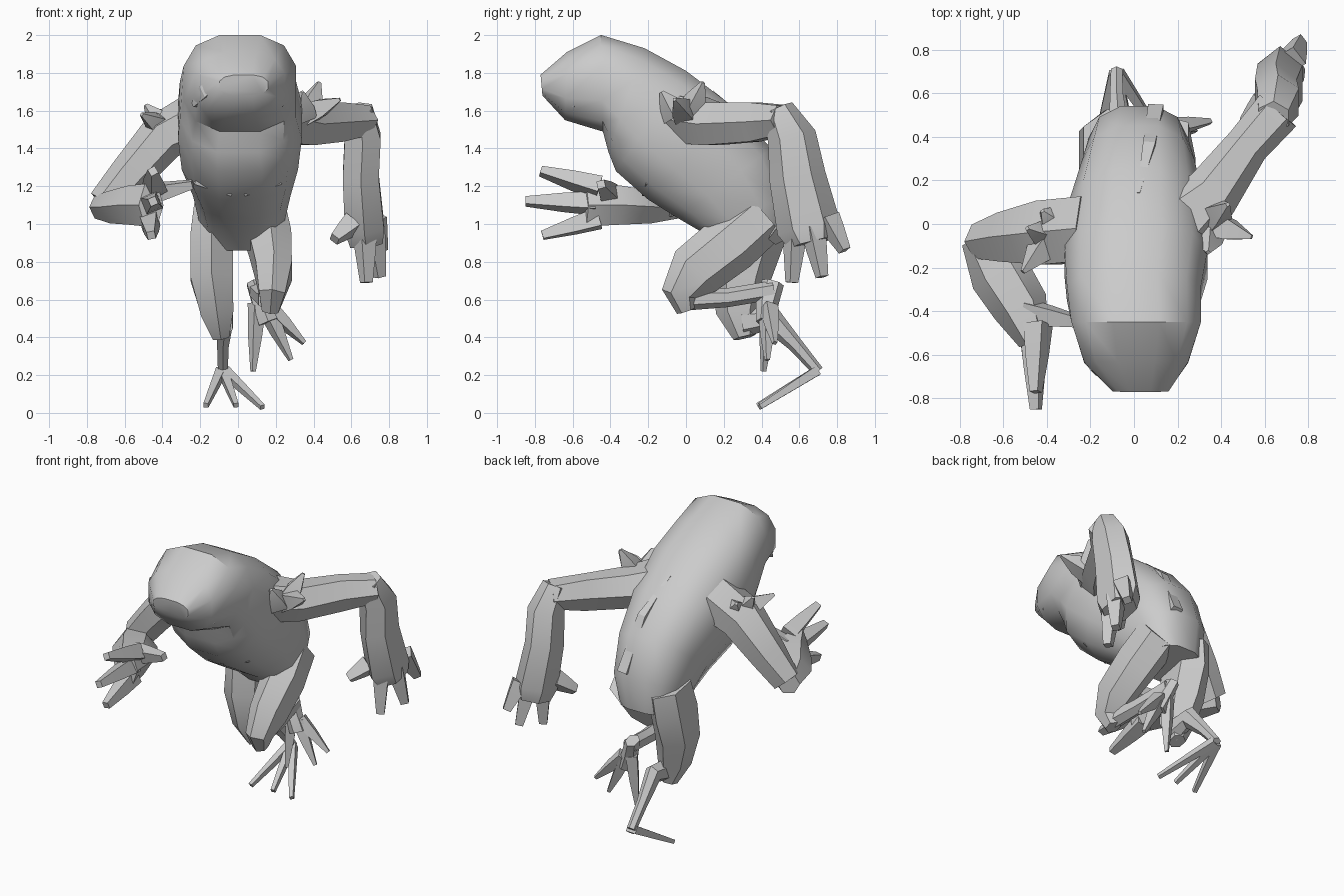
import bpy, bmesh, math
from mathutils import Vector as V


def loft(name, rings, angle=35):
    """Skin a list of equal-length rings and cap both ends."""
    bm = bmesh.new()
    vr = [[bm.verts.new(p) for p in r] for r in rings]
    n = len(vr[0])
    for a, b in zip(vr, vr[1:]):
        for i in range(n):
            j = (i + 1) % n
            bm.faces.new((a[i], a[j], b[j], b[i]))
    bm.faces.new(vr[0][::-1])
    bm.faces.new(vr[-1])
    bmesh.ops.recalc_face_normals(bm, faces=bm.faces)
    me = bpy.data.meshes.new(name)
    bm.to_mesh(me)
    bm.free()
    ob = bpy.data.objects.new(name, me)
    bpy.context.collection.objects.link(ob)
    bpy.ops.object.select_all(action='DESELECT')
    ob.select_set(True)
    bpy.context.view_layer.objects.active = ob
    bpy.ops.object.shade_smooth_by_angle(angle=math.radians(angle))
    return ob


def ring(c, u, v, n, power=1.0):
    pts = []
    for i in range(n):
        a = 2 * math.pi * (i + 0.5) / n
        cs, sn = math.cos(a), math.sin(a)
        cs = math.copysign(abs(cs) ** power, cs)
        sn = math.copysign(abs(sn) ** power, sn)
        pts.append(c + u * cs + v * sn)
    return pts


def limb(name, path, hint=(1, 0, 0), n=6, angle=35):
    """path: (x, y, z, radius along hint, radius across)."""
    ps = [V(p[:3]) for p in path]
    rings = []
    for i, p in enumerate(path):
        t = (ps[min(i + 1, len(ps) - 1)] - ps[max(i - 1, 0)]).normalized()
        h = V(hint)
        u = (h - t * h.dot(t)).normalized()
        rings.append(ring(ps[i], u * p[3], t.cross(u) * p[4], n))
    return loft(name, rings, angle)


def digits(name, spec, r0, r1):
    """Tapered four-sided fingers, toes or spikes: (base, tip) pairs."""
    for i, (a, b) in enumerate(spec):
        a, b = V(a), V(b)
        m = a.lerp(b, 0.45)
        limb(f"{name}_{i + 1}", [(*a, r0, r0), (*m, r0 * .8, r0 * .8), (*b, r1, r1)],
             hint=(0.8, 0.5, 0.33), n=4, angle=20)


# Head and torso: (top y, top z, bottom y, bottom z, half width, centre x)
sections = [
    (-0.77, 1.79, -0.76, 1.68, 0.13, 0.03),
    (-0.63, 1.91, -0.64, 1.55, 0.24, 0.01),
    (-0.45, 2.00, -0.44, 1.49, 0.30, 0.01),
    (-0.22, 1.93, -0.41, 1.38, 0.31, 0.00),
    (0.00, 1.81, -0.37, 1.28, 0.33, 0.01),
    (0.25, 1.62, -0.20, 1.13, 0.31, 0.01),
    (0.45, 1.40, -0.04, 1.03, 0.26, 0.02),
    (0.54, 1.15, 0.08, 0.96, 0.23, 0.02),
    (0.52, 0.93, 0.20, 0.86, 0.18, 0.01),
]
rings = []
for ty, tz, by, bz, hw, cx in sections:
    top, bot = V((cx, ty, tz)), V((cx, by, bz))
    rings.append(ring((top + bot) / 2, V((hw * 1.02, 0, 0)), (top - bot) / 2 * 1.03, 12, 0.78))
loft("body", rings, 40)

# Left arm, bent forward
limb("left_upper_arm", [(-0.20, -0.02, 1.56, .17, .15), (-0.40, -0.04, 1.46, .17, .13),
                        (-0.58, -0.06, 1.25, .13, .11), (-0.70, -0.08, 1.10, .09, .10)],
     hint=(0, 1, 0))
limb("left_forearm", [(-0.73, -0.06, 1.09, .07, .07), (-0.62, -0.22, 1.09, .10, .14),
                      (-0.52, -0.38, 1.10, .12, .13), (-0.46, -0.54, 1.10, .13, .07)],
     hint=(0, 0, 1))
digits("left_finger", [((-0.44, -0.46, 1.19), (-0.45, -0.77, 1.28)),
                       ((-0.46, -0.48, 1.11), (-0.45, -0.85, 1.12)),
                       ((-0.47, -0.46, 1.03), (-0.46, -0.76, 0.94)),
                       ((-0.50, -0.40, 1.15), (-0.24, -0.45, 1.21))], .07, .03)

# Right arm, reaching back and hanging down
limb("right_upper_arm", [(0.18, -0.02, 1.56, .15, .19), (0.36, 0.14, 1.53, .13, .13),
                         (0.52, 0.36, 1.54, .12, .10), (0.66, 0.52, 1.55, .09, .11)],
     hint=(0, 0, 1))
limb("right_forearm", [(0.64, 0.49, 1.61, .08, .08), (0.66, 0.56, 1.46, .11, .13),
                       (0.65, 0.59, 1.25, .11, .15), (0.67, 0.65, 0.98, .12, .17),
                       (0.68, 0.67, 0.90, .10, .13)])
digits("right_finger", [((0.72, 0.75, 1.03), (0.76, 0.84, 0.86)),
                        ((0.71, 0.67, 0.98), (0.75, 0.72, 0.72)),
                        ((0.67, 0.58, 0.98), (0.68, 0.56, 0.69)),
                        ((0.60, 0.55, 1.00), (0.51, 0.46, 0.92))], .07, .035)

# Shoulder spikes
digits("left_shoulder_spike", [((-0.38, -0.06, 1.49), (-0.49, -0.02, 1.63)),
                               ((-0.38, -0.06, 1.50), (-0.51, -0.22, 1.58)),
                               ((-0.36, 0.00, 1.52), (-0.42, 0.06, 1.60))], .08, .012)
digits("right_shoulder_spike", [((0.36, 0.02, 1.58), (0.43, 0.09, 1.75)),
                                ((0.36, 0.00, 1.58), (0.54, -0.06, 1.66)),
                                ((0.34, -0.05, 1.57), (0.34, -0.13, 1.70))], .08, .012)

# Right leg, lifted with the knee forward
limb("right_thigh", [(0.13, 0.40, 1.04, .14, .15), (0.17, 0.24, 0.90, .13, .16),
                     (0.19, 0.05, 0.75, .11, .15), (0.18, -0.03, 0.63, .08, .10),
                     (0.17, 0.00, 0.54, .05, .05)])
limb("right_shin", [(0.16, -0.02, 0.60, .06, .06), (0.14, 0.22, 0.61, .05, .05),
                    (0.10, 0.46, 0.65, .05, .05)])
limb("right_foot", [(0.08, 0.46, 0.69, .04, .06), (0.12, 0.43, 0.58, .05, .06),
                    (0.16, 0.42, 0.48, .06, .05)])
digits("right_toe", [((0.10, 0.44, 0.58), (0.08, 0.41, 0.22)),
                     ((0.15, 0.43, 0.55), (0.28, 0.43, 0.28)),
                     ((0.16, 0.44, 0.56), (0.35, 0.47, 0.37))], .05, .015)

# Left leg, standing
limb("left_thigh", [(-0.12, 0.36, 1.08, .13, .17), (-0.14, 0.33, 0.92, .13, .19),
                    (-0.14, 0.29, 0.72, .13, .16), (-0.11, 0.28, 0.53, .10, .12),
                    (-0.09, 0.31, 0.40, .05, .06)])
limb("left_shin", [(-0.08, 0.30, 0.48, .06, .08), (-0.07, 0.45, 0.50, .05, .07),
                   (-0.08, 0.58, 0.36, .035, .04), (-0.08, 0.70, 0.22, .03, .03)])
digits("left_toe", [((-0.09, 0.69, 0.22), (-0.17, 0.38, 0.04)),
                    ((-0.08, 0.69, 0.22), (-0.01, 0.39, 0.04)),
                    ((-0.07, 0.69, 0.22), (0.13, 0.39, 0.03))], .035, .018)

# Skin folds on the back, waist and brow
limb("back_fold", [(0.02, 0.14, 1.70, .01, .01), (0.07, 0.36, 1.50, .04, .03),
                   (0.10, 0.53, 1.17, .05, .03)], n=4, angle=20)
for s in (-1, 1):
    limb("waist_fold", [(s * 0.27, -0.05, 1.33, .02, .02), (s * 0.20, -0.20, 1.24, .05, .04),
                        (s * 0.03, -0.22, 1.16, .02, .02)], hint=(0, 0, 1), n=4, angle=20)
    limb("brow_fold", [(s * 0.23, -0.58, 1.63, .02, .02), (s * 0.17, -0.66, 1.70, .05, .04),
                       (s * 0.08, -0.72, 1.77, .015, .015)], hint=(0, 0, 1), n=4, angle=20)
